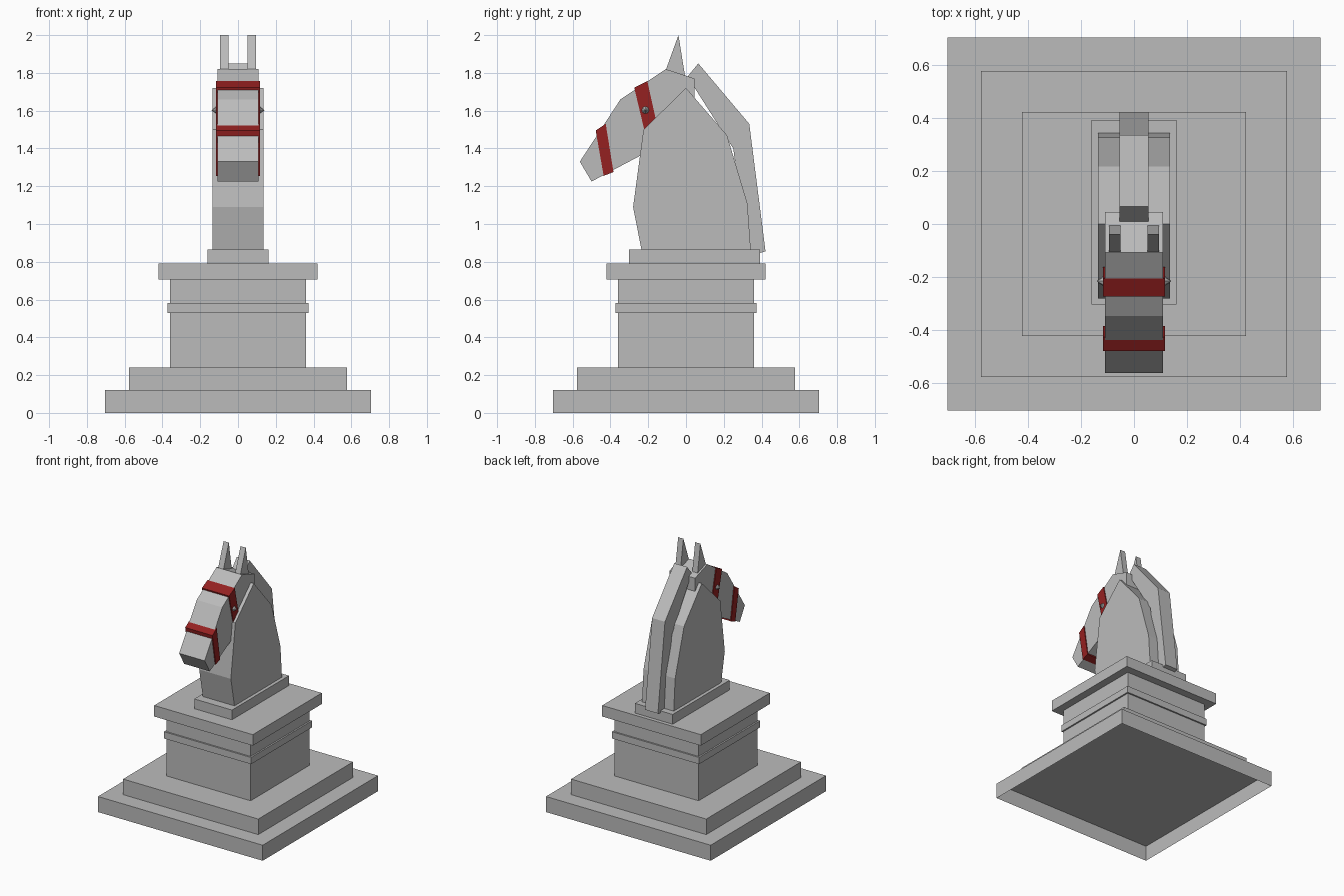
import bpy
import bmesh
import math
from mathutils import Matrix

if "Cube" in bpy.data.objects:
    bpy.data.objects.remove(bpy.data.objects["Cube"])


def make_material(name, colour):
    mat = bpy.data.materials.new(name)
    mat.diffuse_color = (*colour, 1.0)
    mat.use_nodes = True
    mat.node_tree.nodes["Principled BSDF"].inputs["Base Color"].default_value = mat.diffuse_color
    return mat


STONE = make_material("grey_stone", (0.5, 0.5, 0.5))
RED = make_material("dark_red_leather", (0.3, 0.015, 0.015))


def finish(name, bm, mat):
    bmesh.ops.recalc_face_normals(bm, faces=bm.faces)
    mesh = bpy.data.meshes.new(name)
    bm.to_mesh(mesh)
    bm.free()
    mesh.materials.append(mat)
    obj = bpy.data.objects.new(name, mesh)
    bpy.context.collection.objects.link(obj)
    return obj


def slab(name, half_x, y0, y1, z0, z1, open_bottom=False):
    """Rectangular block, optionally hollow underneath."""
    bm = bmesh.new()
    place = (Matrix.Translation((0, (y0 + y1) / 2, (z0 + z1) / 2))
             @ Matrix.Diagonal((2 * half_x, y1 - y0, z1 - z0, 1)))
    bmesh.ops.create_cube(bm, size=1, matrix=place)
    bm.normal_update()
    if open_bottom:
        under = [f for f in bm.faces if f.normal.z < -0.9]
        bmesh.ops.delete(bm, geom=under, context='FACES_ONLY')
    return finish(name, bm, STONE)


def extruded(name, profile, x0, x1, mat):
    """Side profile of (y, z) points extruded across x."""
    bm = bmesh.new()
    face = bm.faces.new([bm.verts.new((x0, y, z)) for y, z in profile])
    out = bmesh.ops.extrude_face_region(bm, geom=[face])
    moved = [v for v in out["geom"] if isinstance(v, bmesh.types.BMVert)]
    bmesh.ops.translate(bm, verts=moved, vec=(x1 - x0, 0, 0))
    return finish(name, bm, mat)


# Stepped pedestal
for name, half, z0, z1, hollow in (
        ("base_slab", 0.703, 0.0, 0.12, True),
        ("base_step", 0.577, 0.12, 0.24, True),
        ("pedestal_block", 0.36, 0.24, 0.705, False),
        ("pedestal_band", 0.372, 0.53, 0.582, False),
        ("pedestal_cap", 0.421, 0.705, 0.79, False)):
    slab(name, half, -half, half, z0, z1, hollow)
slab("neck_plinth", 0.161, -0.303, 0.392, 0.79, 0.865)

# Horse neck, mane and head
extruded("neck", [(-0.235, 0.86), (-0.28, 1.09), (-0.225, 1.5), (0, 1.72),
                  (0.217, 1.47), (0.325, 1.11), (0.343, 0.86)],
         -0.135, 0.135, STONE)
extruded("mane", [(0.008, 1.78), (0.065, 1.85), (0.335, 1.53), (0.421, 0.855),
                  (0.33, 0.83), (0.25, 1.4)], -0.055, 0.055, STONE)
extruded("head", [(-0.562, 1.33), (-0.347, 1.66), (-0.107, 1.82), (0.045, 1.77),
                  (0.045, 1.6), (-0.1, 1.44), (-0.245, 1.36), (-0.5, 1.225)],
         -0.109, 0.109, STONE)

# Bridle straps
extruded("brow_strap", [(-0.274, 1.722), (-0.205, 1.757), (-0.13, 1.42),
                        (-0.195, 1.39)], -0.116, 0.116, RED)
extruded("nose_strap", [(-0.478, 1.495), (-0.425, 1.53), (-0.384, 1.275),
                        (-0.436, 1.255)], -0.116, 0.116, RED)

# Paired ears and pointed eyes
for side, word in ((-1, "left"), (1, "right")):
    extruded(word + "_ear", [(-0.107, 1.815), (-0.04, 2.0), (-0.003, 1.77)],
             side * 0.05, side * 0.095, STONE)
    bm = bmesh.new()
    bmesh.ops.create_cone(
        bm, cap_ends=True, segments=8, radius1=0.027, radius2=0, depth=0.035,
        matrix=Matrix.Translation((side * 0.1235, -0.215, 1.603))
        @ Matrix.Rotation(side * math.pi / 2, 4, 'Y'))
    bmesh.ops.remove_doubles(bm, verts=bm.verts, dist=1e-5)
    finish(word + "_eye", bm, STONE)
